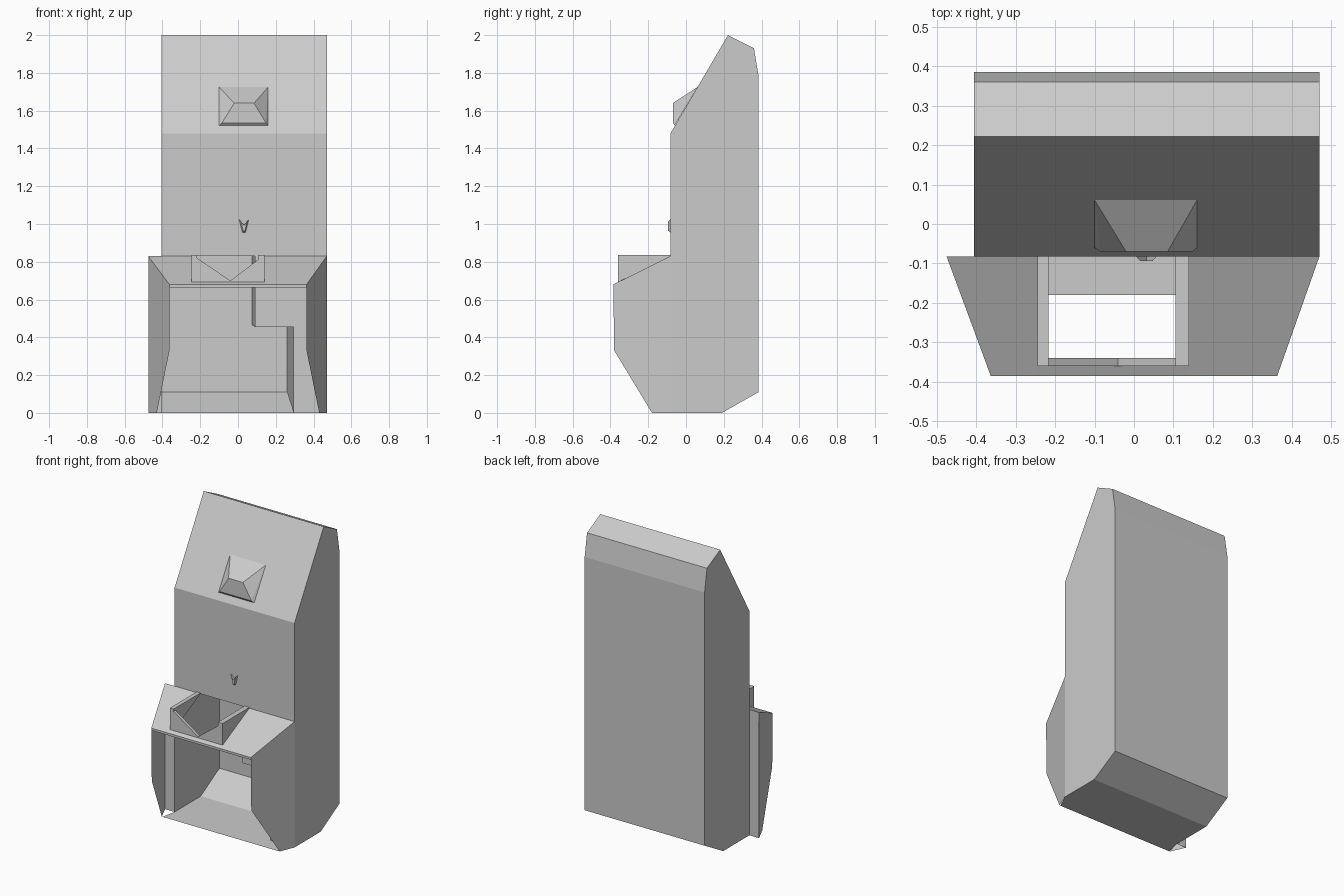
import bpy, bmesh

if "Cube" in bpy.data.objects:
    bpy.data.objects.remove(bpy.data.objects["Cube"])

L, R = -0.405, 0.47      # body sides
F, B = -0.082, 0.385     # body front and back


def mesh(name, polys, hull=False):
    """Object from a list of polygons (lists of points), shared points merged."""
    bm = bmesh.new()
    for p in polys:
        vs = [bm.verts.new(c) for c in p]
        if not hull:
            bm.faces.new(vs)
    if hull:
        bmesh.ops.convex_hull(bm, input=bm.verts[:])
    else:
        bmesh.ops.remove_doubles(bm, verts=bm.verts[:], dist=1e-4)
    bmesh.ops.recalc_face_normals(bm, faces=bm.faces[:])
    me = bpy.data.meshes.new(name)
    bm.to_mesh(me)
    bm.free()
    ob = bpy.data.objects.new(name, me)
    bpy.context.collection.objects.link(ob)
    return ob


def strip(a, b, closed=False):
    """Quads joining two matching point rows."""
    n = len(a)
    return [[a[i], a[(i + 1) % n], b[(i + 1) % n], b[i]]
            for i in range(n if closed else n - 1)]


def prism(name, a, b):
    return mesh(name, strip(a, b, True) + [a, b])


def slope(y):
    return 0.68 + (y + 0.385) * 0.5


# tall hollow body, open at the lower front
prof = [(F, 0.83), (F, 1.48), (0.222, 2.0), (0.36, 1.93), (B, 1.78),
        (B, 0.11), (0.19, 0), (F, 0)]
a = [(L, y, z) for y, z in prof]
b = [(R, y, z) for y, z in prof]
mesh("body", strip(a, b) + [a, b])

# floor extension and front uprights
mesh("floor_lip", [[(-0.425, -0.18, 0), (0.425, -0.18, 0), (R, F, 0), (L, F, 0)]])
mesh("left_upright", [[(-0.475, F, 0), (L, F, 0), (L, F, 0.83), (-0.475, F, 0.83)]])
mesh("right_upright", [
    [(0.295, F, 0), (R, F, 0), (R, F, 0.455), (0.295, F, 0.455)],
    [(0.09, F, 0.455), (R, F, 0.455), (R, F, 0.83), (0.09, F, 0.83)]])

# inner partition stepping over the recess
step = [(0.295, 0), (0.295, 0.455), (0.09, 0.455), (0.09, 0.83)]
mesh("inner_partition", strip([(x, F, z) for x, z in step],
     [(x - (0.035 if x > 0.2 else 0.015), B, z + (0.11 if z == 0 else 0.01)) for x, z in step]))

# angled hood cheeks
for name, s, xo in (("left_cheek", -1, 0.475), ("right_cheek", 1, R)):
    mesh(name, [[(s * xo, F, 0), (s * xo, F, 0.83), (s * 0.363, -0.385, 0.68),
                 (s * 0.363, -0.38, 0.33), (s * 0.43, -0.18, 0)]])

# sloping hood around the tray hole, with a thin front lip
x0, x1, yf = -0.245, 0.14, -0.36
e = 0.363
mesh("hood", [
    [(-0.475, F, 0.83), (x0, F, 0.83), (x0, yf, slope(yf)), (x0, -0.385, 0.68), (-e, -0.385, 0.68)],
    [(R, F, 0.83), (x1, F, 0.83), (x1, yf, slope(yf)), (x1, -0.385, 0.68), (e, -0.385, 0.68)],
    [(x0, yf, slope(yf)), (x1, yf, slope(yf)), (x1, -0.385, 0.68), (x0, -0.385, 0.68)],
    [(-e, -0.385, 0.68), (x0, -0.385, 0.68), (x1, -0.385, 0.68), (e, -0.385, 0.68),
     (e, -0.385, 0.665), (-e, -0.385, 0.665)]])

# tray side walls and notched front plate
side = [(yf, slope(yf)), (yf, 0.835), (F, 0.835), (F, 0.829)]
for name, xa, xb in (("tray_left", x0, -0.217), ("tray_right", 0.105, x1)):
    prism(name, [(xa, y, z) for y, z in side], [(xb, y, z) for y, z in side])
notch = [(-0.217, 0.692), (-0.217, 0.82), (-0.04, 0.7), (0.105, 0.81), (0.105, 0.692)]
prism("tray_front", [(x, yf, z) for x, z in notch], [(x, -0.34, z) for x, z in notch])

# bevelled block on the upper slope
mesh("upper_block", [[(-0.1, 0.061, 1.725), (0.16, 0.061, 1.725), (-0.1, -0.06, 1.522), (0.16, -0.06, 1.522),
     (-0.02, -0.07, 1.64), (0.085, -0.07, 1.64), (-0.085, -0.07, 1.535), (0.148, -0.07, 1.535)]], hull=True)

# small notched hook
hook = [(0.005, 1.025), (0.024, 0.955), (0.04, 0.955), (0.057, 1.025), (0.032, 0.995)]
prism("hook", [(x, F, z) for x, z in hook],
      [(0.032 + (x - 0.032) * 0.6, -0.094, 0.985 + (z - 0.985) * 0.7) for x, z in hook])
